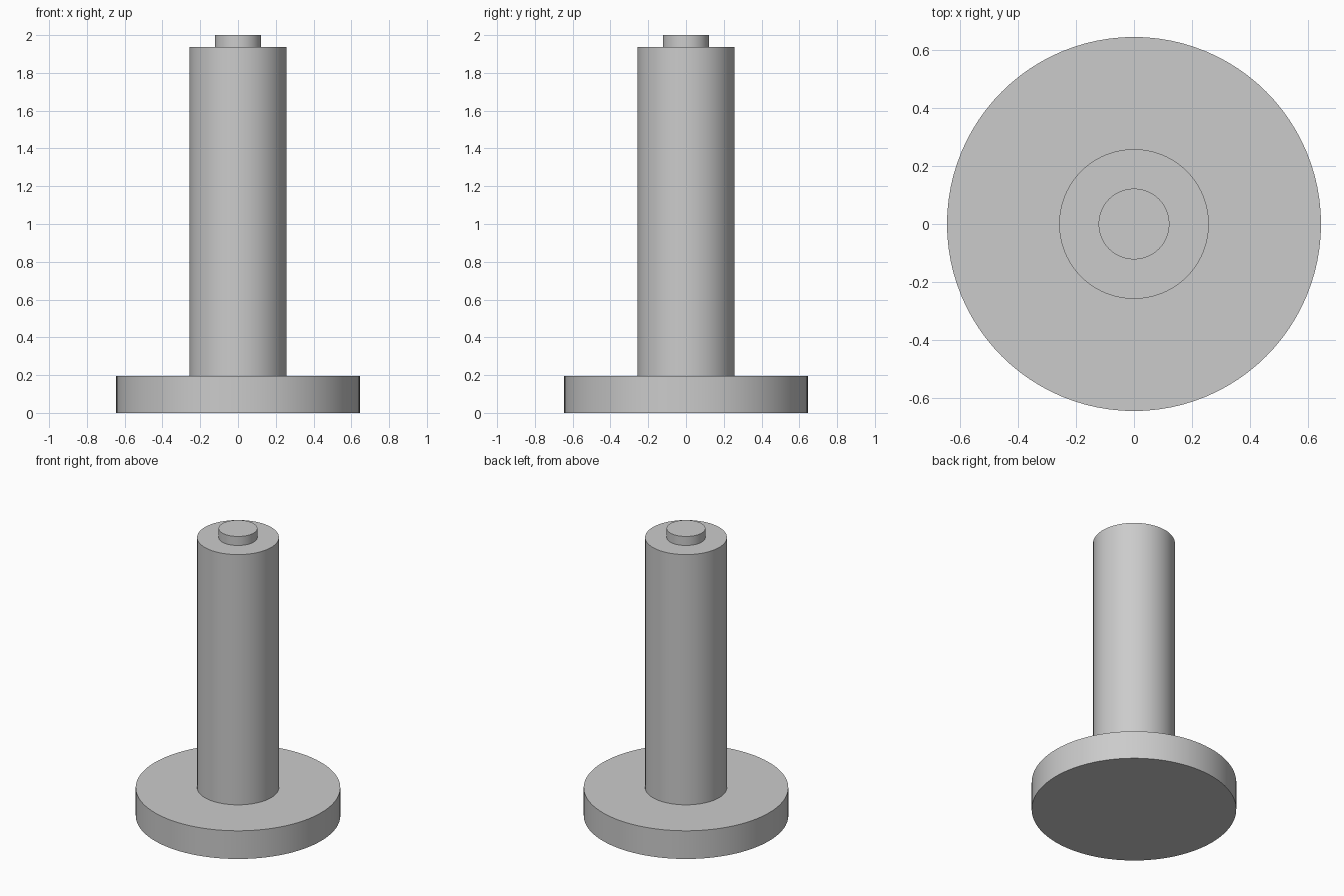
import bpy
import math

default_cube = bpy.data.objects.get("Cube")
if default_cube:
    bpy.data.objects.remove(default_cube, do_unlink=True)

# Single plain grey material
GREY = (0.6, 0.6, 0.6, 1.0)
grey = bpy.data.materials.new("plain_grey")
grey.use_nodes = True
grey.diffuse_color = GREY
grey.node_tree.nodes["Principled BSDF"].inputs["Base Color"].default_value = GREY


def add_disc(name, radius, bottom, top):
    """Upright smooth cylinder between two heights."""
    bpy.ops.mesh.primitive_cylinder_add(
        vertices=96, radius=radius, depth=top - bottom,
        location=(0, 0, (bottom + top) / 2))
    part = bpy.context.object
    part.name = name
    part.data.materials.append(grey)
    bpy.ops.object.shade_smooth_by_angle(angle=math.radians(30))
    return part


# Wide foot, tall column and small pin on top
add_disc("base_disc", 0.645, 0.0, 0.196)
add_disc("column", 0.258, 0.196, 1.937)
add_disc("top_pin", 0.122, 1.937, 2.0)
